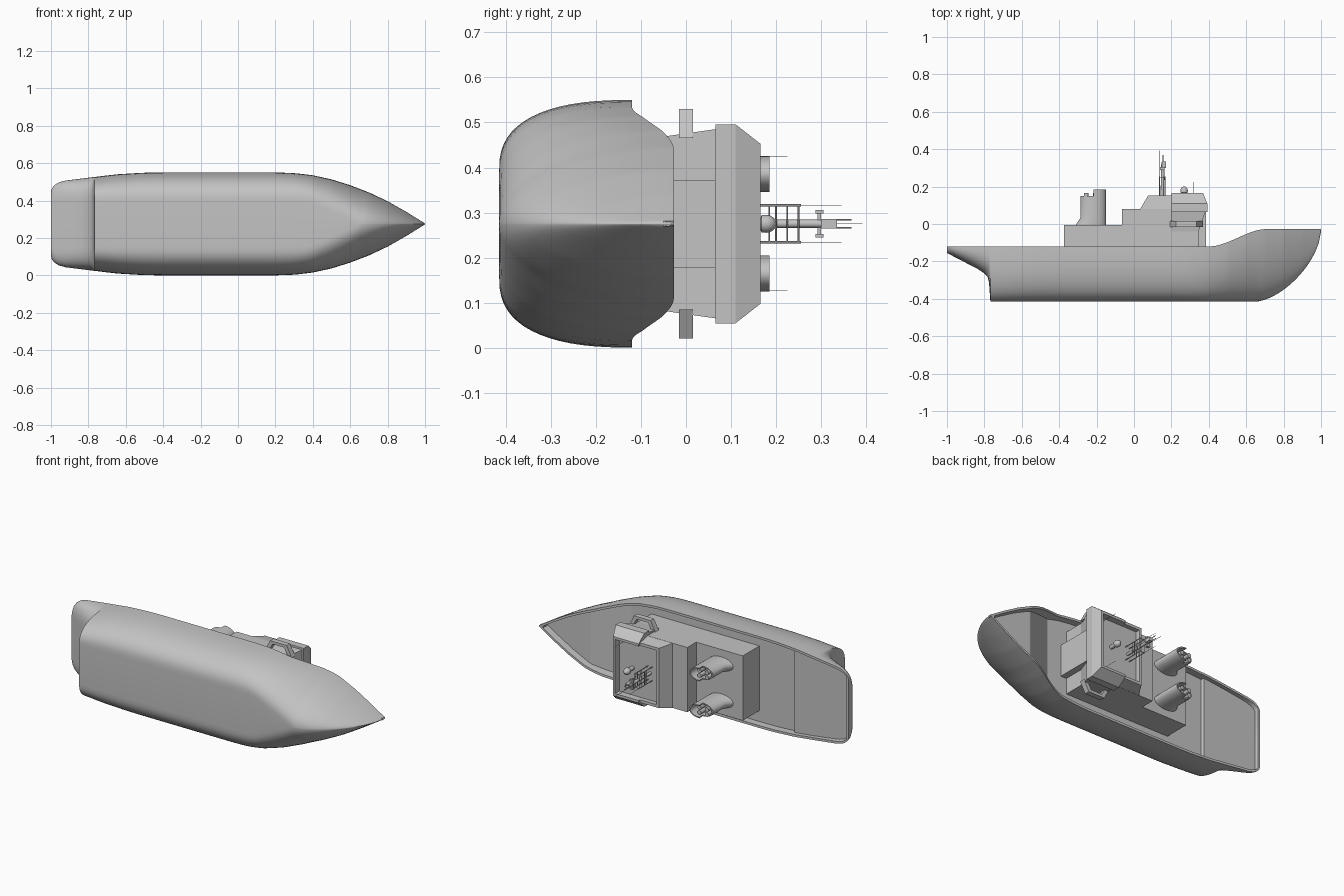
import bpy, bmesh, math
from mathutils import Vector

cube = bpy.data.objects.get("Cube")
if cube:
    bpy.data.objects.remove(cube)

MID = 0.275  # centre plane of the ship, which lies on its side with its deck facing +y

grey = bpy.data.materials.new("plain_grey")
grey.use_nodes = True
grey.diffuse_color = (0.55, 0.55, 0.55, 1)
grey.node_tree.nodes["Principled BSDF"].inputs["Base Color"].default_value = grey.diffuse_color


def loft(name, rings, smooth=0):
    """Skin closed rings of (x, y, sideways) points, cap both ends, smooth below an angle."""
    bm = bmesh.new()
    rows = [[bm.verts.new((x, y, MID + w)) for x, y, w in ring] for ring in rings]
    n = len(rows[0])
    for a, b in zip(rows, rows[1:]):
        for i in range(n):
            j = (i + 1) % n
            bm.faces.new((a[i], a[j], b[j], b[i]))
    bm.faces.new(rows[0])
    bm.faces.new(rows[-1][::-1])
    bmesh.ops.remove_doubles(bm, verts=bm.verts, dist=0.0001)
    bmesh.ops.recalc_face_normals(bm, faces=bm.faces)
    mesh = bpy.data.meshes.new(name)
    bm.to_mesh(mesh)
    bm.free()
    mesh.materials.append(grey)
    ob = bpy.data.objects.new(name, mesh)
    bpy.context.collection.objects.link(ob)
    if smooth:
        bpy.ops.object.select_all(action='DESELECT')
        ob.select_set(True)
        bpy.context.view_layer.objects.active = ob
        bpy.ops.object.shade_smooth_by_angle(angle=math.radians(smooth))
    return ob


def rect(y, x0, x1, w, c=0):
    return [(x0, y, c - w), (x1, y, c - w), (x1, y, c + w), (x0, y, c + w)]


def block(name, x0, x1, y0, y1, w, c=0):
    return loft(name, [rect(y0, x0, x1, w, c), rect(y1, x0, x1, w, c)])


def oval(y, x0, x1, w, c=0, n=24):
    return [((x0 + x1) / 2 + (x1 - x0) / 2 * math.cos(math.tau * i / n), y,
             c + w * math.sin(math.tau * i / n)) for i in range(n)]


def rod(name, a, b, r, n=8):
    a, b = Vector(a), Vector(b)
    q = (b - a).to_track_quat('Z', 'Y')
    ring = [q @ Vector((r * math.cos(math.tau * i / n), r * math.sin(math.tau * i / n), 0))
            for i in range(n)]
    return loft(name, [[tuple(p + v) for v in ring] for p in (a, b)], 50)


def interp(table, x):
    for (xa, ya), (xb, yb) in zip(table, table[1:]):
        if x <= xb:
            return ya + (yb - ya) * max(0, x - xa) / (xb - xa)
    return table[-1][1]


# Hull lines: half beam, keel, flat of bottom, bilge fullness and deck along the length
BEAM = [(-1, .172), (-.995, .19), (-.98, .209), (-.955, .223), (-.92, .232), (-.8, .247), (-.65, .265),
        (-.5, .274), (-.4, .275), (.2, .275), (.3, .272), (.4, .26), (.5, .238), (.6, .207),
        (.7, .168), (.8, .121), (.9, .064), (1, .002)]
KEEL = [(-1, -.155), (-.84, -.238), (-.8, -.264), (-.782, -.285), (-.775, -.315), (-.768, -.415), (.65, -.415)]
FLAT = [(.38, .12), (.66, 0)]
FULL = [(.3, 2.5), (.65, 2), (1, 1.4)]
DECK = [(-.62, -.145), (-.615, -.163), (.48, -.163), (.68, -.07)]


def sheer(x):
    t = min(1, max(0, (x - .4) / .31))
    return -.12 + .093 * t * t * (3 - 2 * t)


def keel(x):
    if x <= .65:
        return interp(KEEL, x)
    return -.04 - .375 * max(0, 1 - ((x - .65) / .35) ** 1.6) ** (1 / 1.6)


def hull_ring(x, n=16):
    beam, top, low = interp(BEAM, x), sheer(x), keel(x)
    flat, p = interp(FLAT, x), interp(FULL, x)
    high = top - low
    half = [(x, low, 0)]
    for i in range(n + 1):
        a = math.pi / 2 * i / n
        half.append((x, low + high * (1 - max(0, math.cos(a)) ** (2 / p)),
                     max(.0004, flat) + (beam - flat) * math.sin(a) ** (2 / p)))
    floor = interp(DECK, x) if -.984 < x < .97 else top
    floor = max(floor, low + .01)
    u = (floor - low) / high
    inner = flat + (beam - flat) * max(0, 1 - (1 - u) ** p) ** (1 / p)
    half += [(x, top, max(.0005, beam - .014)), (x, floor, max(.0005, inner - .014))]
    return half + [(px, py, -pw) for px, py, pw in half[:0:-1]]


stations = {round(-1 + .04 * i, 3) for i in range(51)}
stations |= {round(.4 + .0125 * i, 4) for i in range(49)}
stations |= {-.995, -.985, -.983, -.972, -.955, -.782, -.775, -.768, -.62, -.615, .48, .68, .969, .972}
loft("hull", [hull_ring(x) for x in sorted(stations)], 55)

# Deckhouse tiers
block("lower_deckhouse", -.375, .345, -.165, -.005, .195)
block("middle_deckhouse", -.065, .345, -.01, .08, .195)
block("front_deckhouse", .3, .385, -.165, .065, .0975)
upper = loft("upper_deckhouse", [rect(.075, .03, .36, .195), rect(.152, .075, .36, .18)])
bridge = loft("bridge", [rect(-.04, .2, .345, .195), rect(.065, .2, .382, .21), rect(.0651, .2, .392, .221),
                         rect(.11, .2, .392, .221), rect(.165, .2, .37, .178)])

# Sunken roof inside a parapet
cutter = block("roof_cutter", .09, .357, .125, .25, .163)
cutter.hide_render = True
for ob in (upper, bridge):
    cut = ob.modifiers.new("sunken_roof", 'BOOLEAN')
    cut.object = cutter
    cut.operation = 'DIFFERENCE'
    cut.solver = 'EXACT'
bpy.context.view_layer.update()
for ob in (upper, bridge):
    done = bpy.data.meshes.new_from_object(ob.evaluated_get(bpy.context.evaluated_depsgraph_get()))
    ob.modifiers.clear()
    ob.data = done
bpy.data.objects.remove(cutter)

# Parts that come in pairs
for side, name in ((1, "upper_side"), (-1, "lower_side")):
    # Open trapezoid brackets beside the bridge
    outer = [(.19, .19), (.225, .255), (.335, .255), (.37, .19)]
    inner = [(.215, .19), (.242, .238), (.318, .238), (.345, .19)]
    loft("wing_bracket_" + name,
         [[(ox, -.016, side * ow), (ox, .016, side * ow), (ix, .016, side * iw), (ix, -.016, side * iw)]
          for (ox, ow), (ix, iw) in zip(outer, inner)])

    # Funnel with a front shield and four exhaust pipes
    c = side * .111
    loft("funnel_" + name, [oval(-.01, -.315, -.15, .04, c), oval(.035, -.285, -.15, .04, c),
                            oval(.15, -.285, -.15, .04, c), oval(.15, -.277, -.158, .033, c),
                            oval(.12, -.277, -.158, .033, c)], 35)
    angles = [math.radians(-90 + 15 * i) for i in range(13)]
    arc = [(-.2175 + .0675 * math.cos(a), c + .04 * math.sin(a)) for a in angles]
    arc += [(-.2175 + .0595 * math.cos(a), c + .033 * math.sin(a)) for a in reversed(angles)]
    loft("funnel_shield_" + name, [[(x, y, w) for x, w in arc] for y in (.14, .185)], 35)
    for i, x in enumerate((-.255, -.205)):
        for k in (-1, 1):
            rod(f"exhaust_pipe_{name}_{i}", (x, .11, c + k * .015), (x, .166, c + k * .015), .013, 12)

    # Mast legs and whip aerials
    for x in (.137, .165):
        rod("mast_leg_" + name, (x, .12, side * .041), (x, .255, side * .041), .0025)
    rod("mast_aerial_" + name, (.137, .25, side * .041), (.137, .345, side * .041), .001, 6)
    rod("roof_aerial_" + name, (.32, .12, side * .149), (.32, .225, side * .149), .001, 6)

# Mast with rungs, yard and head
rod("mast_post", (.15, .12, 0), (.155, .33, 0), .009, 12)
for y in (.185, .2, .225, .25):
    for x in (.137, .165):
        rod("mast_rung", (x, y, -.041), (x, y, .041), .002)
for w in (-.041, .041):
    rod("mast_brace", (.137, .25, w), (.165, .25, w), .002)
block("mast_yard", .143, .158, .292, .3, .03)
for w in (-.027, .027):
    block("yard_end", .14, .162, .288, .305, .004, w)
block("mast_head", .15, .172, .3, .335, .011)
for w in (-.009, .009):
    rod("head_aerial", (.155, .33, w), (.155, .368, w), .002)
rod("top_aerial", (.137, .28, 0), (.137, .392, 0), .0012, 6)

# Radar dome on the roof
loft("radar_dome", [oval(y, .268 - r, .268 + r, r) for y, r in
                    ((.12, .012), (.165, .012), (.168, .019), (.18, .02), (.19, .017), (.198, .01), (.201, .002))],
     35)

# Small fairlead at the stem
block("stem_fairlead", .972, .996, -.05, -.028, .006)
